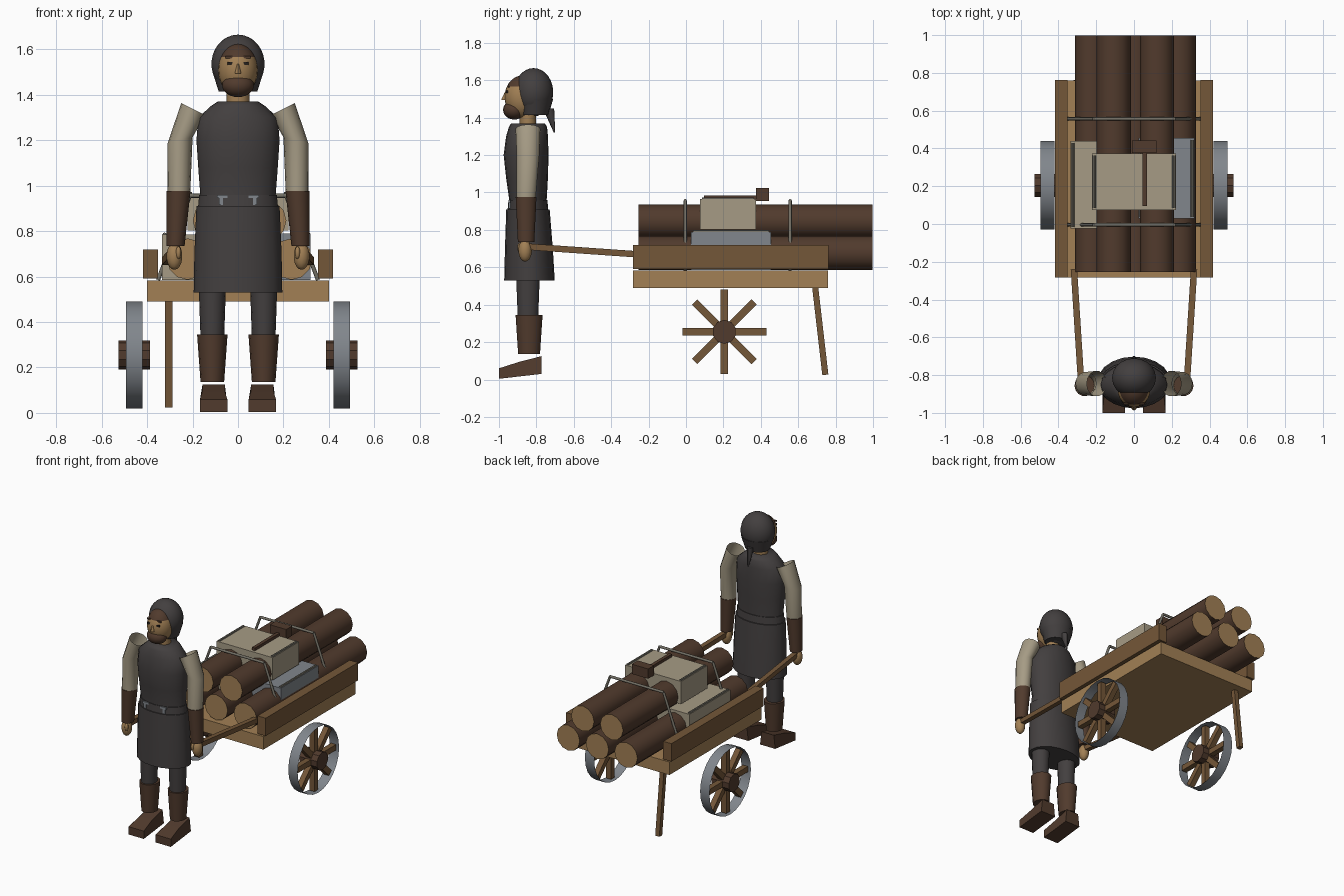
import bpy, bmesh, math
from mathutils import Vector, Matrix

if "Cube" in bpy.data.objects:
    bpy.data.objects.remove(bpy.data.objects["Cube"])


def material(name, r, g, b):
    m = bpy.data.materials.new(name)
    m.use_nodes = True
    m.diffuse_color = (r, g, b, 1)
    bsdf = next(n for n in m.node_tree.nodes if n.type == 'BSDF_PRINCIPLED')
    bsdf.inputs["Base Color"].default_value = (r, g, b, 1)
    return m


TAN = material("pale wood and skin", .36, .215, .09)
WOOD = material("brown wood", .175, .095, .04)
BARK = material("dark brown bark and leather", .082, .043, .026)
CLOTH = material("charcoal cloth", .056, .05, .05)
LINEN = material("beige linen", .38, .33, .235)
IRON = material("grey iron", .22, .24, .265)
ROPE = material("dull grey cord", .17, .16, .13)
DARK = material("near black", .018, .014, .012)


def finish(name, bm, mats, smooth=0, rule=None):
    """Turn a bmesh into an object; rule picks the material of each face."""
    bmesh.ops.recalc_face_normals(bm, faces=bm.faces)
    if rule:
        for f in bm.faces:
            f.material_index = rule(f)
    me = bpy.data.meshes.new(name)
    bm.to_mesh(me)
    bm.free()
    for m in mats:
        me.materials.append(m)
    ob = bpy.data.objects.new(name, me)
    bpy.context.collection.objects.link(ob)
    if smooth:
        bpy.ops.object.select_all(action='DESELECT')
        ob.select_set(True)
        bpy.context.view_layer.objects.active = ob
        bpy.ops.object.shade_smooth_by_angle(angle=math.radians(smooth))
    return ob


def box(name, x, y, z, mat):
    """Box given by its (low, high) range on each axis."""
    bm = bmesh.new()
    bmesh.ops.create_cube(bm, size=1)
    for v in bm.verts:
        v.co = [(a + b) / 2 + c * (b - a) for (a, b), c in zip((x, y, z), v.co)]
    return finish(name, bm, [mat])


def rod(name, a, b, r, mats, seg=8, caps=True, smooth=0, rule=None, turn=0):
    """Straight cylinder from a to b."""
    a, b = Vector(a), Vector(b)
    bm = bmesh.new()
    bmesh.ops.create_cone(bm, cap_ends=caps, segments=seg, radius1=r, radius2=r,
                          depth=(b - a).length)
    rot = (b - a).to_track_quat('Z', 'Y').to_matrix().to_4x4()
    bm.transform(Matrix.Translation((a + b) / 2) @ rot @ Matrix.Rotation(turn, 4, 'Z'))
    return finish(name, bm, mats, smooth, rule)


def loft(name, rings, mat, seg=16, caps=True, smooth=50):
    """Skin over elliptical rings (x, y, z, rx, ry, slope of the ring along x)."""
    bm = bmesh.new()
    loops = []
    for x, y, z, rx, ry, slope in rings:
        loop = []
        for i in range(seg):
            t = math.tau * i / seg
            dx = rx * math.cos(t)
            loop.append(bm.verts.new((x + dx, y + ry * math.sin(t), z + dx * slope)))
        loops.append(loop)
    for p, q in zip(loops, loops[1:]):
        for i in range(seg):
            j = (i + 1) % seg
            bm.faces.new((p[i], p[j], q[j], q[i]))
    if caps:
        bm.faces.new(loops[0])
        bm.faces.new(loops[-1])
    return finish(name, bm, [mat], smooth)


def ball(name, centre, radii, mats, rule=None, seg=16):
    bm = bmesh.new()
    bmesh.ops.create_uvsphere(bm, u_segments=seg, v_segments=seg * 3 // 4, radius=1)
    bm.transform(Matrix.Translation(centre) @ Matrix.Diagonal((*radii, 1)))
    return finish(name, bm, mats, 60, rule)


SIDES = (("right", -1), ("left", 1))

# Cart bed, side boards, pulling handles and prop leg
box("cart_bed", (-.4, .4), (-.283, .76), (.49, .583), TAN)
for side, s in SIDES:
    box(side + "_side_board", sorted((s * .353, s * .418)), (-.283, .762), (.592, .72), WOOD)
    rod(side + "_handle", (s * .318, -.24, .668), (s * .278, -.87, .712), .024, [WOOD],
        seg=4, turn=math.pi / 4)
rod("prop_leg", (-.305, .69, .5), (-.305, .745, .025), .023, [WOOD], seg=4, turn=math.pi / 4)

# Wheels: open iron tyre, eight spokes, hub
for side, s in SIDES:
    c = Vector((s * .457, .205, .255))
    w = Vector((.037, 0, 0))
    rod(side + "_tyre", c - w, c + w, .235, [IRON], seg=24, caps=False, smooth=40)
    rod(side + "_hub", (s * .388, c.y, c.z), (s * .526, c.y, c.z), .064, [BARK], seg=10)
    for k in range(4):
        bm = bmesh.new()
        bmesh.ops.create_cube(bm, size=1)
        bm.transform(Matrix.Translation(c) @ Matrix.Rotation(k * math.pi / 4, 4, 'X')
                     @ Matrix.Diagonal((.04, .04, .45, 1)))
        finish(f"{side}_spoke_{k + 1}", bm, [WOOD])

# Stacked logs with pale cut ends
for i, (x, z) in enumerate(((-.222, .677), (.006, .677), (.236, .677),
                            (-.108, .846), (.122, .846))):
    rod(f"log_{i + 1}", (x, -.255, z), (x, .997, z), .091, [BARK, TAN], seg=12, smooth=40,
        rule=lambda f: int(abs(f.normal.y) > .9))

# Crates on the load with dull edge bars
for name, x, y, z, mat in (
        ("upper_crate", (-.222, .222), (.075, .373), (.803, .965), LINEN),
        ("iron_crate", (.025, .32), (.028, .455), (.585, .79), IRON),
        ("lower_crate", (-.335, -.05), (-.025, .44), (.585, .785), LINEN)):
    box(name, x, y, z, mat)
    for k, ex in enumerate((x[0] + .012, x[1] - .012)):
        rod(f"{name}_bar_{k + 1}", (ex, y[0] + .01, z[1]), (ex, y[1] - .01, z[1]), .009, [ROPE])

# Hammer lying on the upper crate
box("hammer_head", (-.01, .12), (.375, .443), (.955, 1.025), BARK)
box("hammer_handle", (.044, .068), (.095, .39), (.962, .985), BARK)

# Lashing hoops over the load
for k, y in enumerate((-.004, .557)):
    pts = [(-.352, y, .585), (-.212, y, .956), (.212, y, .956), (.352, y, .585)]
    for j, (a, b) in enumerate(zip(pts, pts[1:])):
        rod(f"hoop_{k + 1}_part_{j + 1}", a, b, .009, [ROPE], smooth=50)

# Torso and apron
Y = -.845
loft("torso", [(0, Y, .88, .17, .102, 0), (0, Y, .96, .166, .1, 0),
               (0, Y - .005, 1.08, .175, .112, 0), (0, Y - .01, 1.2, .183, .12, 0),
               (0, Y - .005, 1.3, .175, .112, 0), (0, Y, 1.35, .12, .102, 0),
               (0, Y, 1.37, .09, .09, 0)], CLOTH, 20, smooth=60)
loft("apron_skirt", [(0, Y + .008, .53, .195, .135, 0), (0, Y + .005, .7, .192, .128, 0),
                     (0, Y, .91, .183, .116, 0)], CLOTH, 20)
loft("belt", [(0, Y, .905, .176, .109, 0), (0, Y, .96, .171, .104, 0)], CLOTH, 20)
for side, s in SIDES:
    y = Y - .103
    box(side + "_buckle_plate", sorted((s * .047, s * .093)), (y, y + .009), (.945, .96), IRON)
    box(side + "_buckle_tongue", sorted((s * .066, s * .084)), (y, y + .009), (.915, .945), IRON)

# Arms, hands and legs
for side, s in SIDES:
    loft(side + "_sleeve", [(s * .26, Y - .01, .972, .05, .053, 0),
                            (s * .255, Y, 1.2, .055, .062, s * -.25),
                            (s * .197, Y, 1.337, .053, .068, s * .52)][:2] +
         [(s * .197, Y, 1.337, .053, .068, s * -.5 * -1)], LINEN, 14, caps=False)
    loft(side + "_forearm", [(s * .275, Y - .01, .735, .04, .045, 0),
                             (s * .262, Y - .01, .977, .053, .057, 0)], BARK, 14)
    ball(side + "_hand", (s * .28, -.86, .69), (.035, .036, .06), [TAN], seg=12)
    ball(side + "_thumb", (s * .262, -.888, .705), (.012, .014, .028), [TAN], seg=8)
    x = s * .113
    loft(side + "_trouser_leg", [(x, Y, .33, .052, .056, 0), (x, Y, .56, .06, .065, 0)],
         CLOTH, 14)
    loft(side + "_boot_shaft", [(x, Y + .006, .137, .052, .06, 0),
                                (x, Y + .006, .345, .067, .074, 0)], BARK, 14)
    # Wedge shoe: side profile extruded sideways, narrowed at the top
    bm = bmesh.new()
    profile = ((-1, .004), (-1, .06), (-.89, .095), (-.772, .125), (-.772, .03))
    face = bm.faces.new([bm.verts.new((-.06, py, pz)) for py, pz in profile])
    new = bmesh.ops.extrude_face_region(bm, geom=[face])["geom"]
    for v in new:
        if isinstance(v, bmesh.types.BMVert):
            v.co.x = .06
    for v in bm.verts:
        v.co.x = s * .107 + v.co.x * (.82 if v.co.z > .08 else 1)
    finish(side + "_shoe", bm, [BARK])

# Neck, head, hood and beard
loft("neck", [(0, Y, 1.35, .05, .044, 0), (0, Y, 1.46, .05, .044, 0)], TAN, 12)
ball("face", (0, -.875, 1.51), (.087, .095, .115), [TAN, BARK], seg=24,
     rule=lambda f: int(f.calc_center_median().z > 1.575))
ball("hood", (0, -.815, 1.536), (.117, .105, .129), [CLOTH], seg=20)
loft("hood_nape", [(0, -.81, 1.415, .085, .075, 0), (0, -.81, 1.5, .112, .1, 0)], CLOTH, 16)
ball("beard", (0, -.918, 1.442), (.07, .06, .052), [BARK])
loft("hood_tail", [(0, -.703, 1.32, .006, .004, 0), (0, -.735, 1.45, .022, .03, 0)], CLOTH, 8)
loft("nose", [(0, -.968, 1.495, .014, .02, 0), (0, -.962, 1.535, .006, .008, 0)], TAN, 8)
for side, s in SIDES:
    box(side + "_eye", sorted((s * .025, s * .047)), (-.962, -.953), (1.531, 1.544), DARK)
    box(side + "_eyebrow", sorted((s * .022, s * .055)), (-.953, -.944), (1.561, 1.57), BARK)
